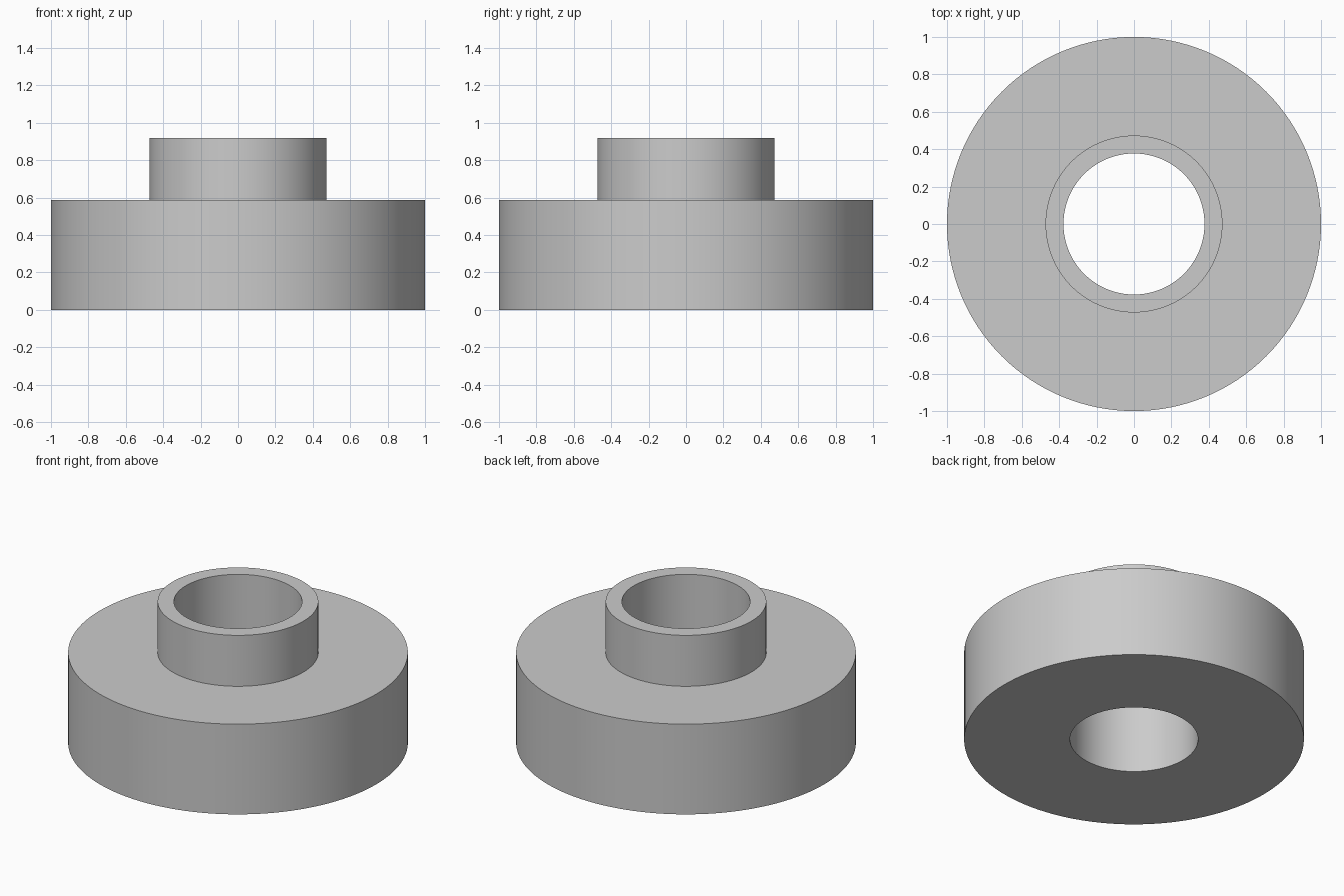
import bpy, bmesh, math

cube = bpy.data.objects.get("Cube")
if cube:
    bpy.data.objects.remove(cube, do_unlink=True)

SEGMENTS = 128
BORE, COLLAR, RIM = 0.377, 0.473, 1.0
STEP, TOP = 0.586, 0.917

grey = bpy.data.materials.new("plain_grey")
grey.use_nodes = True
grey.diffuse_color = (0.6, 0.6, 0.6, 1)
grey.node_tree.nodes["Principled BSDF"].inputs["Base Color"].default_value = grey.diffuse_color


def lathe(name, profile, material):
    """Revolve a closed (radius, height) outline around the z axis."""
    bm = bmesh.new()
    points = [bm.verts.new((r, 0, z)) for r, z in profile]
    edges = [bm.edges.new((a, b)) for a, b in zip(points, points[1:] + points[:1])]
    bmesh.ops.spin(bm, geom=points + edges, cent=(0, 0, 0), axis=(0, 0, 1),
                   angle=math.tau, steps=SEGMENTS, use_merge=True)
    bmesh.ops.remove_doubles(bm, verts=bm.verts, dist=0.0001)
    bmesh.ops.recalc_face_normals(bm, faces=bm.faces)
    mesh = bpy.data.meshes.new(name)
    bm.to_mesh(mesh)
    bm.free()
    mesh.materials.append(material)
    obj = bpy.data.objects.new(name, mesh)
    bpy.context.collection.objects.link(obj)
    return obj


# Wide disc, raised collar and straight through bore in one solid
bushing = lathe("flanged_bushing", [
    (BORE, 0), (RIM, 0), (RIM, STEP),
    (COLLAR, STEP), (COLLAR, TOP), (BORE, TOP),
], grey)

# Smooth walls, crisp rims
bpy.ops.object.select_all(action="DESELECT")
bushing.select_set(True)
bpy.context.view_layer.objects.active = bushing
bpy.ops.object.shade_smooth_by_angle(angle=math.radians(30))
